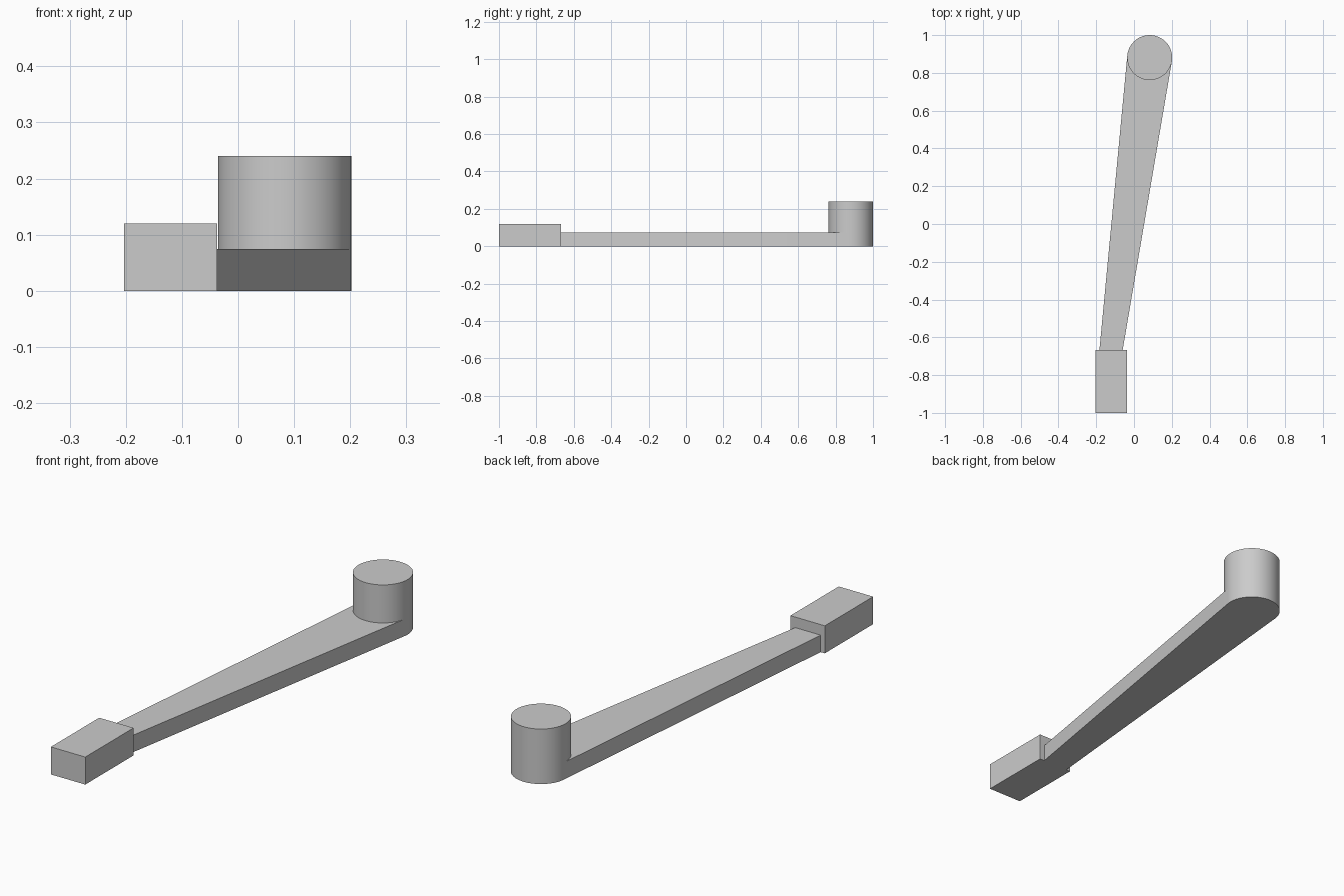
import bpy, bmesh, math
from mathutils import Vector

cube = bpy.data.objects.get("Cube")
if cube:
    bpy.data.objects.remove(cube, do_unlink=True)

grey = bpy.data.materials.new("plain_grey")
grey.use_nodes = True
colour = (0.6, 0.6, 0.6, 1)
grey.diffuse_color = colour
grey.node_tree.nodes["Principled BSDF"].inputs["Base Color"].default_value = colour


def extrude_outline(name, outline, bottom, top, smooth=False):
    """Closed prism from a counter-clockwise outline."""
    bm = bmesh.new()
    face = bm.faces.new([bm.verts.new((x, y, bottom)) for x, y in outline])
    ext = bmesh.ops.extrude_face_region(bm, geom=[face])
    moved = [v for v in ext["geom"] if isinstance(v, bmesh.types.BMVert)]
    bmesh.ops.translate(bm, verts=moved, vec=(0, 0, top - bottom))
    bmesh.ops.recalc_face_normals(bm, faces=bm.faces)
    mesh = bpy.data.meshes.new(name)
    bm.to_mesh(mesh)
    bm.free()
    mesh.materials.append(grey)
    obj = bpy.data.objects.new(name, mesh)
    bpy.context.collection.objects.link(obj)
    if smooth:
        bpy.ops.object.select_all(action='DESELECT')
        obj.select_set(True)
        bpy.context.view_layer.objects.active = obj
        bpy.ops.object.shade_smooth_by_angle(angle=math.radians(30))
    return obj


centre, radius = Vector((0.083, 0.881)), 0.119
arm_height = 0.074


def arc(start, end, steps):
    return [centre + radius * Vector((math.cos(a), math.sin(a)))
            for a in (start + (end - start) * i / steps for i in range(steps + 1))]


def tangent_angle(point, side):
    """Angle on the knob circle where a line from point touches it."""
    to_point = point - centre
    return math.atan2(to_point.y, to_point.x) + side * math.acos(radius / to_point.length)


# Tapered arm with a round end below the knob
neck_left, neck_right = Vector((-0.060, -0.667)), Vector((-0.183, -0.667))
start = tangent_angle(neck_left, 1)
end = tangent_angle(neck_right, -1) + 2 * math.pi
extrude_outline("crank_arm", [neck_right, neck_left] + arc(start, end, 48),
                0, arm_height, smooth=True)

# Round knob
extrude_outline("round_knob", arc(0, 2 * math.pi, 96)[:-1], arm_height, 0.24, smooth=True)

# Square end block
extrude_outline("end_block", [(-0.203, -1), (-0.037, -1), (-0.037, -0.667), (-0.203, -0.667)],
                0, 0.12)
